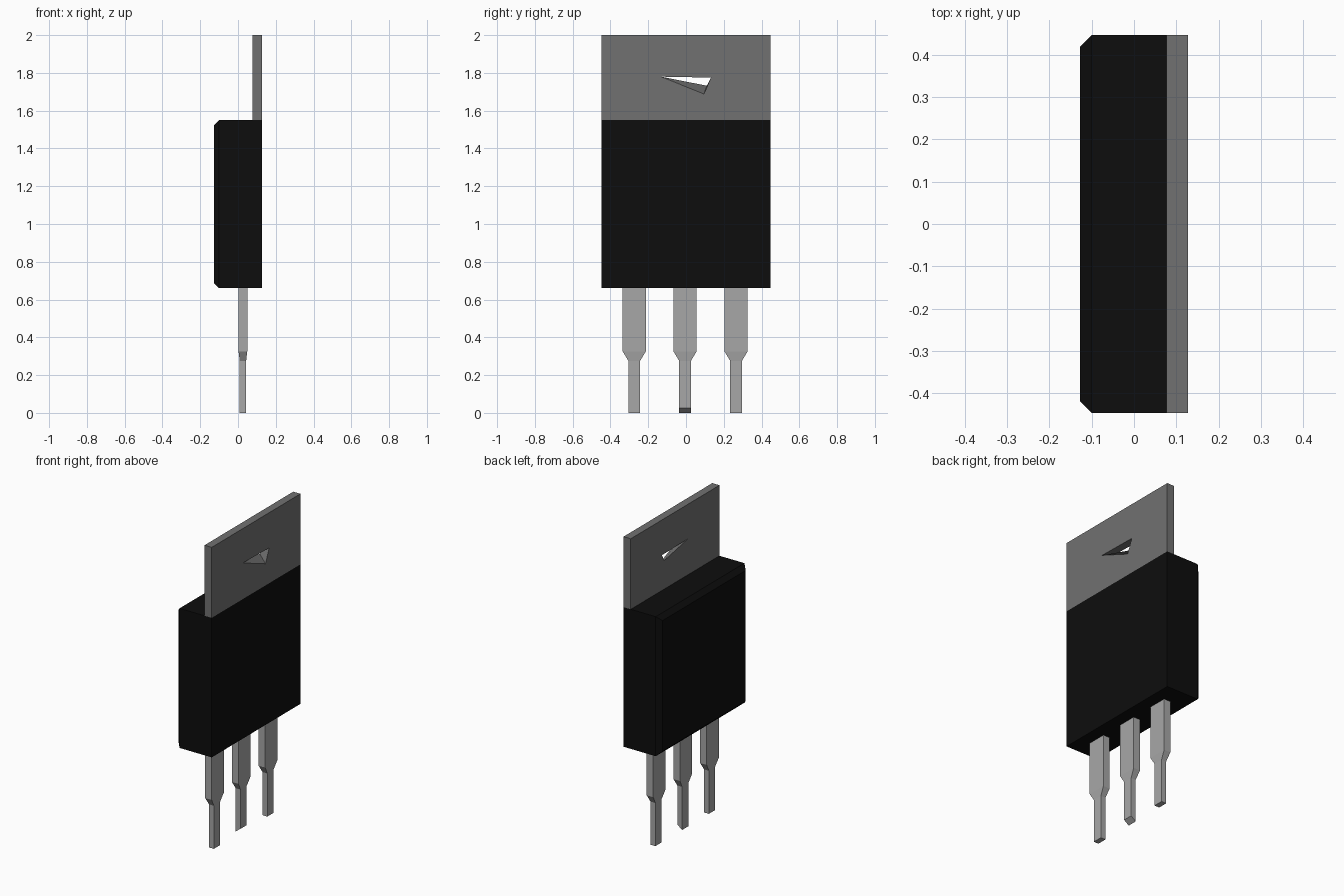
import bpy, bmesh

cube = bpy.data.objects.get("Cube")
if cube:
    bpy.data.objects.remove(cube, do_unlink=True)


def material(name, rgb, roughness):
    m = bpy.data.materials.new(name)
    m.use_nodes = True
    m.diffuse_color = (*rgb, 1)
    shader = m.node_tree.nodes["Principled BSDF"]
    shader.inputs["Base Color"].default_value = (*rgb, 1)
    shader.inputs["Roughness"].default_value = roughness
    return m


BLACK = material("black plastic", (0.004, 0.004, 0.004), 0.6)
GREY = material("tab metal", (0.165, 0.165, 0.165), 0.5)
SILVER = material("lead metal", (0.39, 0.39, 0.39), 0.5)


def skin(bm, loops):
    """Join successive loops of points with quads; return the vertex loops."""
    rings = [[bm.verts.new(p) for p in loop] for loop in loops]
    for a, b in zip(rings, rings[1:]):
        n = len(a)
        for i in range(n):
            j = (i + 1) % n
            bm.faces.new((a[i], a[j], b[j], b[i]))
    return rings


def finish(bm, name, mat):
    bmesh.ops.recalc_face_normals(bm, faces=bm.faces)
    mesh = bpy.data.meshes.new(name)
    bm.to_mesh(mesh)
    bm.free()
    mesh.materials.append(mat)
    obj = bpy.data.objects.new(name, mesh)
    bpy.context.collection.objects.link(obj)
    return obj


def loft(name, loops, mat):
    """Closed solid through a series of loops."""
    bm = bmesh.new()
    rings = skin(bm, loops)
    bm.faces.new(rings[0])
    bm.faces.new(rings[-1])
    return finish(bm, name, mat)


def rect_x(x, y, z0, z1):
    return [(x, -y, z0), (x, y, z0), (x, y, z1), (x, -y, z1)]


HALF, BOTTOM, TOP, BACK = 0.447, 0.66, 1.55, 0.1275

# Plastic body, chamfered around its face on the -x side
CH = 0.028
loft("body", [rect_x(-BACK, HALF - CH, BOTTOM + CH, TOP - CH),
              rect_x(-BACK + CH, HALF, BOTTOM, TOP),
              rect_x(BACK, HALF, BOTTOM, TOP)], BLACK)

# Metal tab with a tapering three-sided hole
bm = bmesh.new()
X0, X1 = 0.077, BACK
outer = skin(bm, [rect_x(x, HALF, TOP, 2.0) for x in (X0, X1)])
hole = skin(bm, [[(X0, -0.132, 1.78), (X0, 0.132, 1.775), (X0, 0.11, 1.732)],
                 [(X1, -0.132, 1.78), (X1, 0.132, 1.775), (X1, 0.095, 1.688)]])
for side in (0, 1):
    rim = []
    for ring in (outer[side], hole[side]):
        rim += [bm.edges.get((ring[i - 1], ring[i])) for i in range(len(ring))]
    bmesh.ops.triangle_fill(bm, edges=rim, use_beauty=True)
finish(bm, "tab", GREY)

# Three leads: wide shoulder, taper, narrow tip (z, half depth, half width)
SECTIONS = [(0.0, 0.017, 0.031), (0.275, 0.017, 0.031),
            (0.325, 0.023, 0.061), (BOTTOM + 0.01, 0.023, 0.061)]
LEAD_X = 0.026
for name, y, slant in (("right_lead", -0.274, 0.0),
                       ("middle_lead", -0.005, 0.025),
                       ("left_lead", 0.265, 0.0)):
    loops = []
    for i, (z, d, w) in enumerate(SECTIONS):
        lift = slant if i == 0 else 0.0  # the middle tip is cut at a slant
        loops.append([(LEAD_X - d, y - w, z), (LEAD_X + d, y - w, z + lift),
                      (LEAD_X + d, y + w, z + lift), (LEAD_X - d, y + w, z)])
    loft(name, loops, SILVER)
